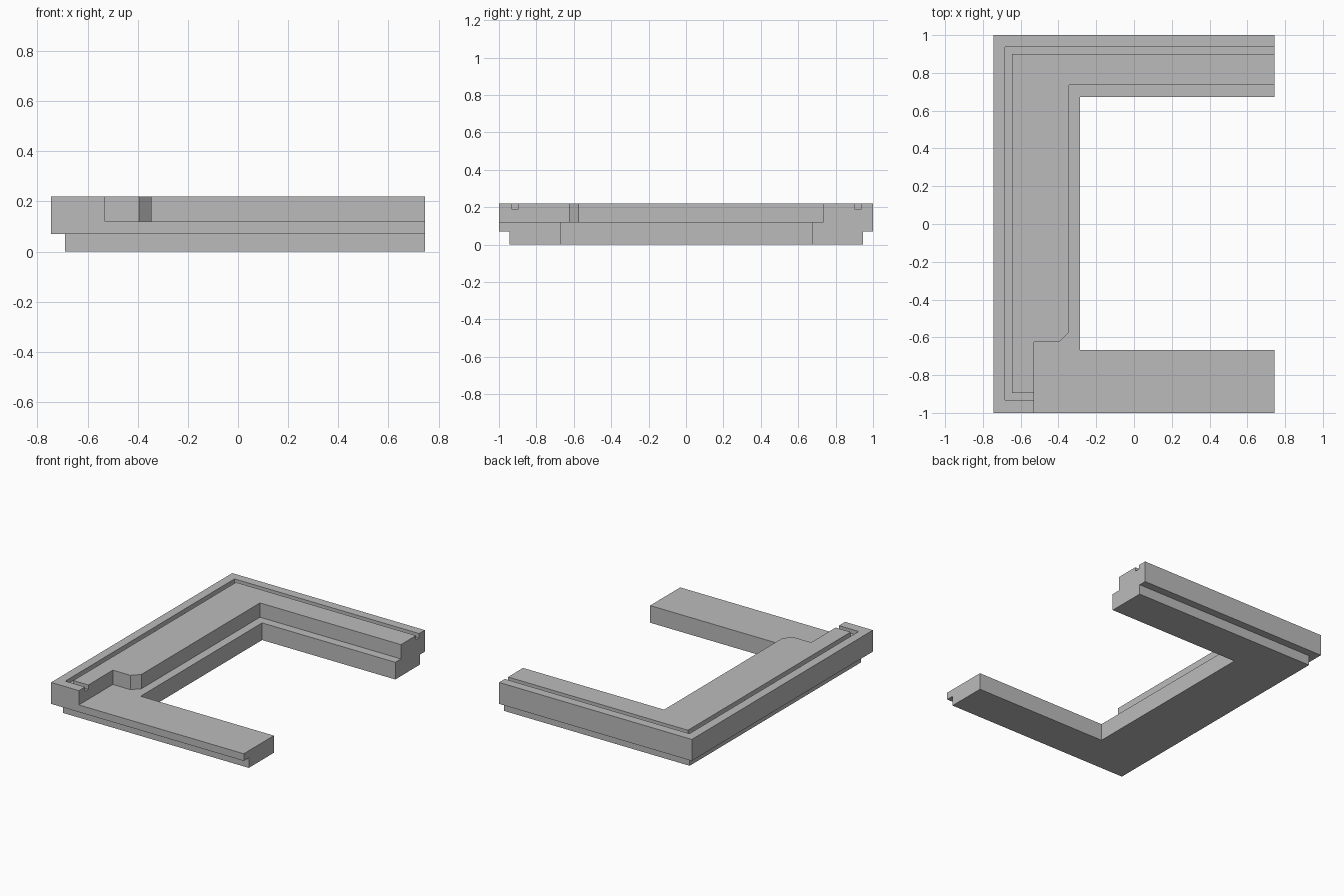
import bpy
import bmesh

cube = bpy.data.objects.get("Cube")
if cube:
    bpy.data.objects.remove(cube, do_unlink=True)

grey = bpy.data.materials.new("plain grey")
grey.use_nodes = True
colour = (0.5, 0.5, 0.5, 1)
grey.diffuse_color = colour
grey.node_tree.nodes["Principled BSDF"].inputs["Base Color"].default_value = colour


def prism(name, outline, bottom, top):
    """Extrude a plan outline straight up between two heights."""
    bm = bmesh.new()
    face = bm.faces.new([bm.verts.new((x, y, bottom)) for x, y in outline])
    new = bmesh.ops.extrude_face_region(bm, geom=[face])["geom"]
    verts = [v for v in new if isinstance(v, bmesh.types.BMVert)]
    bmesh.ops.translate(bm, verts=verts, vec=(0, 0, top - bottom))
    bmesh.ops.recalc_face_normals(bm, faces=bm.faces)
    mesh = bpy.data.meshes.new(name)
    bm.to_mesh(mesh)
    bm.free()
    mesh.materials.append(grey)
    obj = bpy.data.objects.new(name, mesh)
    bpy.context.collection.objects.link(obj)
    return obj


def u_outline(end, left, front, back, in_left, in_front, in_back):
    """Plan of a U that opens towards +x."""
    return [(end, front), (end, in_front), (in_left, in_front), (in_left, in_back),
            (end, in_back), (end, back), (left, back), (left, front)]


# U-shaped frame, full height
frame = prism("u_frame", u_outline(0.745, -0.745, -1, 1, -0.285, -0.668, 0.673), 0, 0.22)

# Rebate under the outer edge
rebate = prism("rebate_cutter",
               u_outline(0.9, -0.9, -1.2, 1.2, -0.69, -0.945, 0.945), -0.1, 0.07)

# Inner ledge and lowered front arm, with a chamfered corner
ledge = prism("ledge_cutter",
              [(-0.53, -1.2), (-0.53, -0.625), (-0.395, -0.625), (-0.345, -0.575),
               (-0.345, 0.735), (0.9, 0.735), (0.9, -1.2)], 0.12, 0.4)

# Narrow groove in the top rim
groove = prism("groove_cutter",
               u_outline(0.9, -0.683, -0.932, 0.937, -0.646, -0.896, 0.901), 0.19, 0.4)

cutters = [rebate, ledge, groove]
for cutter in cutters:
    cutter.hide_render = True
    mod = frame.modifiers.new(cutter.name, 'BOOLEAN')
    mod.operation = 'DIFFERENCE'
    mod.solver = 'EXACT'
    mod.object = cutter

# Bake the cuts and discard the cutters
bpy.context.view_layer.update()
depsgraph = bpy.context.evaluated_depsgraph_get()
cut_mesh = bpy.data.meshes.new_from_object(frame.evaluated_get(depsgraph))
frame.modifiers.clear()
frame.data = cut_mesh
for cutter in cutters:
    bpy.data.objects.remove(cutter, do_unlink=True)
